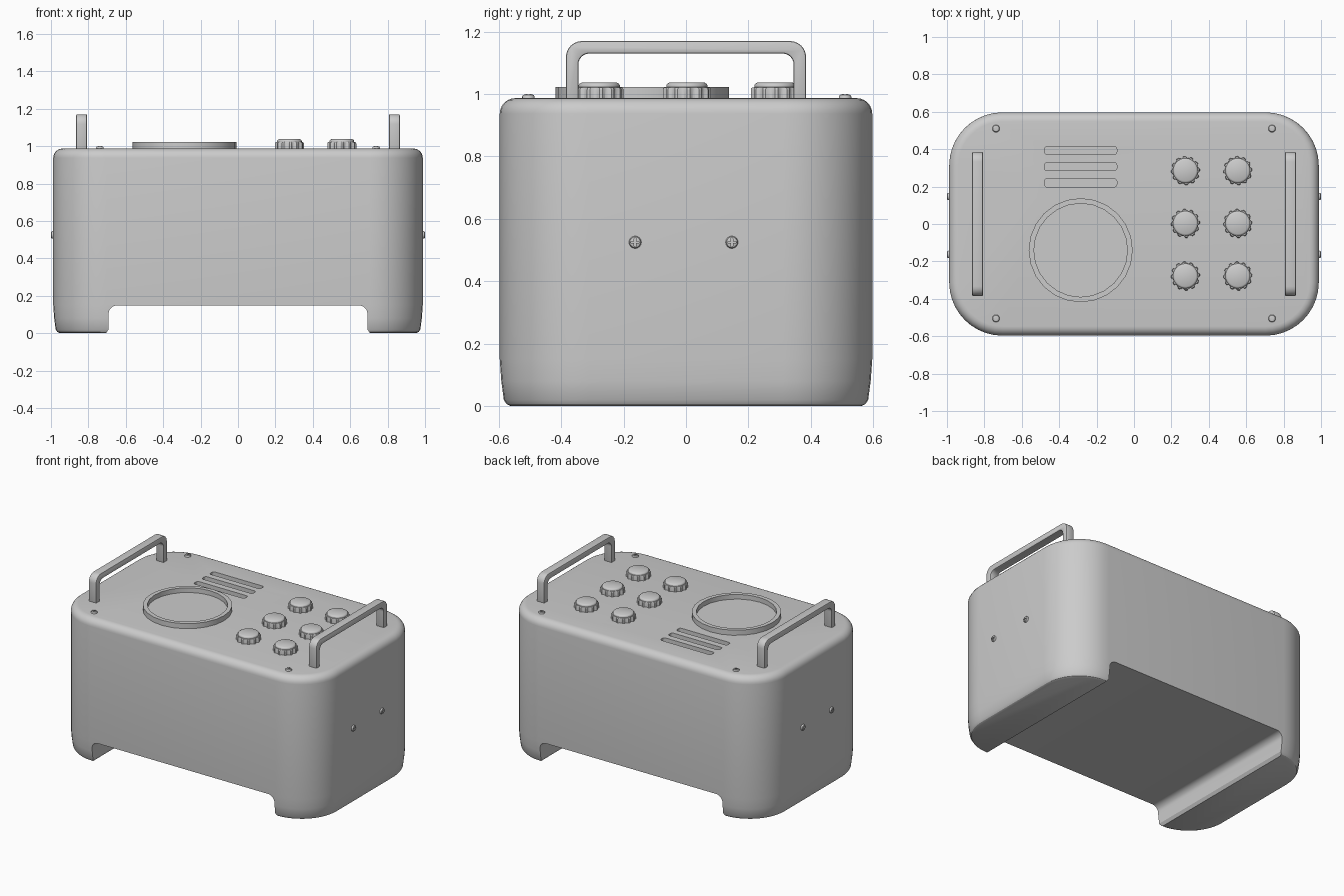
import bpy, bmesh
from math import sin, cos, pi, radians
from mathutils import Vector

if "Cube" in bpy.data.objects:
    bpy.data.objects.remove(bpy.data.objects["Cube"])


def loft(name, loops):
    """Skin a stack of equal-length loops and cap both ends."""
    bm = bmesh.new()
    rows = [[bm.verts.new(p) for p in loop] for loop in loops]
    n = len(rows[0])
    for a, b in zip(rows, rows[1:]):
        for i in range(n):
            j = (i + 1) % n
            bm.faces.new((a[i], a[j], b[j], b[i]))
    bm.faces.new(rows[0][::-1])
    bm.faces.new(rows[-1])
    bmesh.ops.recalc_face_normals(bm, faces=bm.faces)
    me = bpy.data.meshes.new(name)
    bm.to_mesh(me)
    bm.free()
    ob = bpy.data.objects.new(name, me)
    bpy.context.collection.objects.link(ob)
    return ob


def activate(ob):
    bpy.ops.object.select_all(action='DESELECT')
    ob.select_set(True)
    bpy.context.view_layer.objects.active = ob


def smooth(ob, angle=32):
    activate(ob)
    bpy.ops.object.shade_smooth_by_angle(angle=radians(angle))


def cut(ob, cutter):
    cutter.hide_render = True
    m = ob.modifiers.new("cut", 'BOOLEAN')
    m.operation, m.solver, m.object = 'DIFFERENCE', 'EXACT', cutter
    activate(ob)
    bpy.ops.object.modifier_apply(modifier=m.name)
    bpy.data.objects.remove(cutter)


def arc(cx, cy, r, a0, a1, n=6):
    return [(cx + r * cos(radians(a0 + (a1 - a0) * i / n)),
             cy + r * sin(radians(a0 + (a1 - a0) * i / n))) for i in range(n + 1)]


def round_rect(hx, hy, r, z, cx=0, cy=0, n=10):
    pts = []
    for k, (sx, sy) in enumerate(((1, 1), (-1, 1), (-1, -1), (1, -1))):
        pts += arc(cx + sx * (hx - r), cy + sy * (hy - r), r, 90 * k, 90 * k + 90, n)
    return [(x, y, z) for x, y in pts]


def circle(r, z, n=24):
    return [(r * cos(2 * pi * i / n), r * sin(2 * pi * i / n), z) for i in range(n)]


def place(ob, loc, rot=(0, 0, 0)):
    new = ob.copy()
    bpy.context.collection.objects.link(new)
    new.location, new.rotation_euler = loc, rot
    return new


HX, HY, TOP, R = 0.988, 0.597, 0.987, 0.285

# Body shell: slight taper at the feet, rounded top edge
steps = [(0.035, 0), (0.022, 0.006), (0.013, 0.02), (0.005, 0.08), (0, 0.15)]
steps += [(0.05 - 0.05 * cos(a * pi / 12), TOP - 0.05 + 0.05 * sin(a * pi / 12)) for a in range(7)]
body = loft("body", [round_rect(HX - d, HY - d, R - d, z) for d, z in steps])

# Channel under the body that leaves two feet
half = [(0.71, -0.02), (0.705, 0), (0.692, 0.02)] + arc(0.647, 0.103, 0.045, 0, 90)
profile = half + [(-x, z) for x, z in reversed(half)]
cut(body, loft("channel_cutter", [[(x, y, z) for x, z in profile] for y in (-1, 1)]))

# Vent slots
for y in (0.22, 0.307, 0.393):
    cut(body, loft("slot_cutter", [round_rect(0.193, 0.022, 0.014, z, -0.285, y, 4)
                                   for z in (TOP - 0.03, TOP + 0.05)]))
smooth(body)

# Speaker ring
ring = loft("speaker_ring", [circle(0.278, TOP - 0.01), circle(0.278, 1.022),
                             circle(0.25, 1.022), circle(0.25, TOP + 0.003)])
ring.location = (-0.285, -0.14, 0)
smooth(ring)

# Carrying handles
outer = [(0.385, 0.95)] + arc(0.333, 1.118, 0.052, 0, 90)
inner = [(0.345, 0.95)] + arc(0.310, 1.095, 0.035, 0, 90)
path = (outer + [(-y, z) for y, z in reversed(outer)]
        + [(-y, z) for y, z in inner] + [(y, z) for y, z in reversed(inner)])
handle = loft("handle_right", [[(x, y, z) for y, z in path] for x in (-0.029, 0.029)])
bev = handle.modifiers.new("bevel", 'BEVEL')
bev.width, bev.segments, bev.limit_method = 0.006, 2, 'ANGLE'
bev.angle_limit = radians(40)
activate(handle)
bpy.ops.object.modifier_apply(modifier=bev.name)
smooth(handle)
handle.location.x = 0.836
place(handle, (-0.836, 0, 0)).name = "handle_left"


# Scalloped control knobs
def scallop(amount, r, z):
    wave = (1, 1, 0, 0)
    return [(p * (1 + amount * wave[i % 4])).to_tuple()[:2] + (z,)
            for i, p in enumerate(Vector(c) for c in circle(r, 0, 48))]


knob = loft("knob", [scallop(0.12, 0.069, -0.01), scallop(0.12, 0.069, 0.028),
                     scallop(0.08, 0.068, 0.034), scallop(0, 0.066, 0.035),
                     scallop(0, 0.066, 0.041), scallop(0, 0.063, 0.046), scallop(0, 0.056, 0.05)])
smooth(knob)
spots = [(x, y, TOP) for x in (0.275, 0.555) for y in (-0.278, 0.003, 0.285)]
knob.location = spots[0]
for s in spots[1:]:
    place(knob, s)

# Cross-head screws
screw = loft("screw", [circle(0.02, -0.01, 16), circle(0.02, 0.005, 16),
                       circle(0.017, 0.010, 16), circle(0.010, 0.0125, 16)])
for hx, hy in ((0.013, 0.003), (0.003, 0.013)):
    cut(screw, loft("cross_cutter", [round_rect(hx, hy, 0.001, z, n=1) for z in (0.006, 0.03)]))
smooth(screw)
for sx in (-1, 1):
    for y in (-0.505, 0.51):
        place(screw, (sx * 0.738, y, TOP))
    for y in (-0.163, 0.147):
        place(screw, (sx * HX, y, 0.525), (0, sx * pi / 2, 0)).name = "side_screw"
bpy.data.objects.remove(screw)
